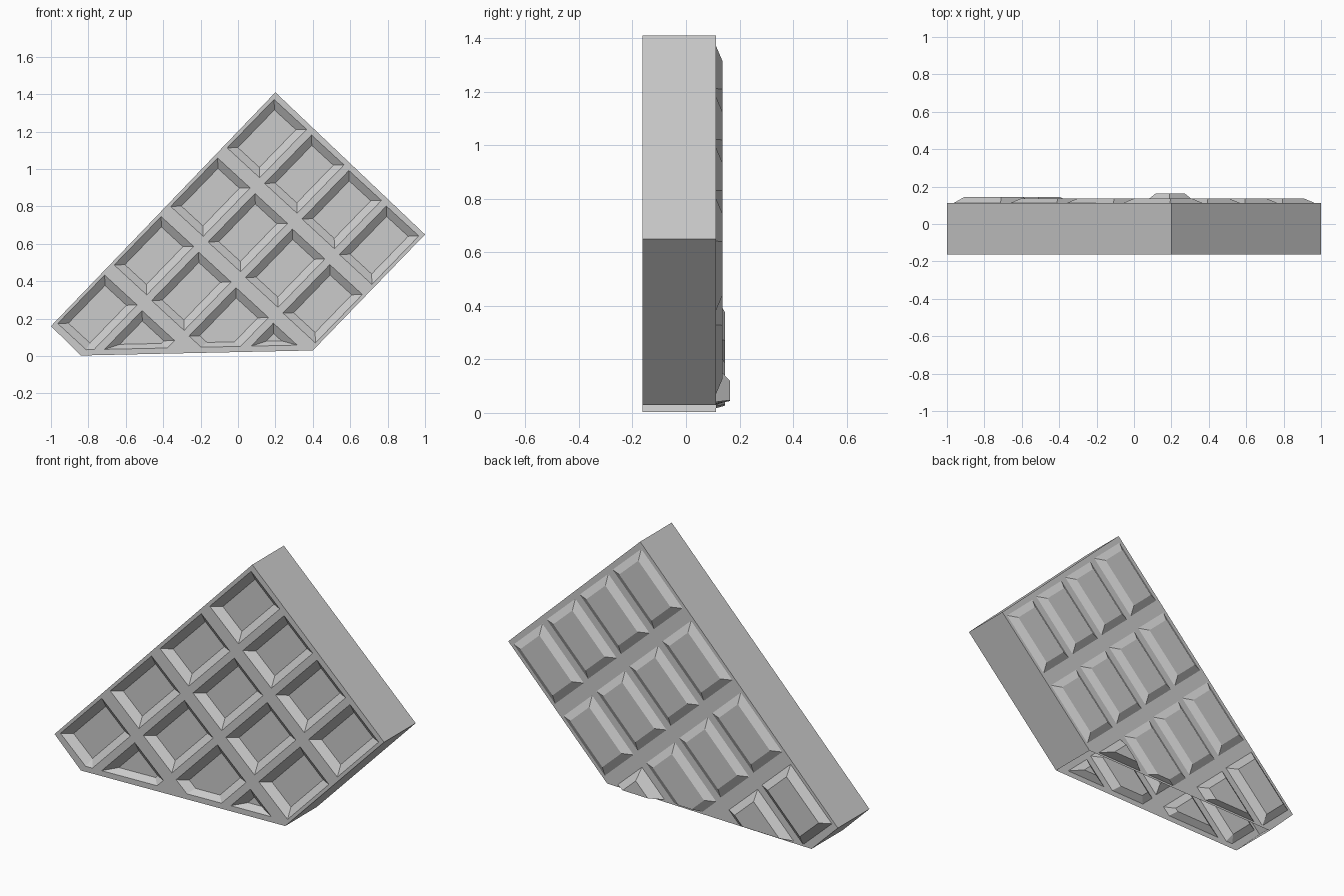
import bpy, bmesh
from mathutils import Vector

if "Cube" in bpy.data.objects:
    bpy.data.objects.remove(bpy.data.objects["Cube"])

FRONT, BACK = -0.162, 0.112
OUTLINE = [(-1, .16), (-.84, .003), (.4, .03), (1, .65), (.2, 1.41)]
CORNER = Vector((.2 - .007, 1.372))                     # top cell's top corner
U, US = Vector((-.302, -.313)), Vector((-.251, -.259))  # row pitch, cell length
V, VS = Vector((.2, -.19)), Vector((.174, -.16))        # column pitch, cell width
LOW = [(Vector((-.84, .003)), Vector((-.022, 1))), (Vector((-1, .16)), Vector((.7, .714)))]


def clip(poly, point, normal, margin):
    out = []
    for a, b in zip(poly, poly[1:] + poly[:1]):
        da, db = (a - point).dot(normal) - margin, (b - point).dot(normal) - margin
        if da >= 0:
            out.append(a)
        if da * db < 0:
            out.append(a.lerp(b, da / (da - db)))
    return out


def cell(i, j, inset, margin):
    # rectangular cell, shrunk by inset and cut by the broken lower edges
    u, v = US.normalized() * inset, VS.normalized() * inset
    o = CORNER + U * i + V * j
    poly = [o + u + v, o + VS + u - v, o + US + VS - u - v, o + US - u + v]
    for p, n in LOW:
        poly = clip(poly, p, n, margin)
    return poly


def make_object(name, bm):
    bmesh.ops.recalc_face_normals(bm, faces=bm.faces)
    mesh = bpy.data.meshes.new(name)
    bm.to_mesh(mesh)
    bm.free()
    ob = bpy.data.objects.new(name, mesh)
    bpy.context.collection.objects.link(ob)
    return ob


def frusta(name, layers):
    # one tapered block per cell: layers(i, j) gives (y, inset, margin) levels
    bm = bmesh.new()
    for i, j in [(i, j) for i in range(4) for j in range(4) if i < 3 or j < 2]:
        vs = [bm.verts.new((p.x, y, p.y)) for y, inset, margin in layers(i, j)
              for p in cell(i, j, inset, margin)]
        res = bmesh.ops.convex_hull(bm, input=vs)
        junk = [v for v in res['geom_interior'] if isinstance(v, bmesh.types.BMVert)]
        bmesh.ops.delete(bm, geom=junk, context='VERTS')
    bmesh.ops.dissolve_limit(bm, angle_limit=.01, verts=bm.verts, edges=bm.edges)
    return make_object(name, bm)


def pocket_layers(i, j):
    return [(FRONT - .02, 0, .03), (FRONT, 0, .03), (FRONT + .032, .04, .055)]


def pad_layers(i, j):
    h = .052 if (i, j) == (2, 3) else .033 if i == 3 else .024
    return [(BACK - .02, 0, .012), (BACK, 0, .012), (BACK + h, .04, .02)]


# slab
bm = bmesh.new()
face = bm.faces.new([bm.verts.new((x, FRONT, z)) for x, z in OUTLINE])
ext = bmesh.ops.extrude_face_region(bm, geom=[face], use_keep_orig=True)
bmesh.ops.translate(bm, vec=(0, BACK - FRONT, 0),
                    verts=[v for v in ext['geom'] if isinstance(v, bmesh.types.BMVert)])
slab = make_object("bar_slab", bm)

# pockets on the front, raised pads on the back
for helper, op in ((frusta("pocket_cutter", pocket_layers), 'DIFFERENCE'),
                   (frusta("raised_pads", pad_layers), 'UNION')):
    helper.hide_render = True
    mod = slab.modifiers.new(op.title(), 'BOOLEAN')
    mod.operation, mod.object, mod.solver = op, helper, 'EXACT'
    bpy.context.view_layer.objects.active = slab
    bpy.ops.object.modifier_apply(modifier=mod.name)
    bpy.data.objects.remove(helper)

# open underside of the hollow shell
bm = bmesh.new()
bm.from_mesh(slab.data)
p, n = LOW[0]
under = [f for f in bm.faces
         if all(abs((Vector((v.co.x, v.co.z)) - p).dot(n)) < .002 for v in f.verts)]
bmesh.ops.delete(bm, geom=under, context='FACES')
bm.to_mesh(slab.data)
bm.free()
